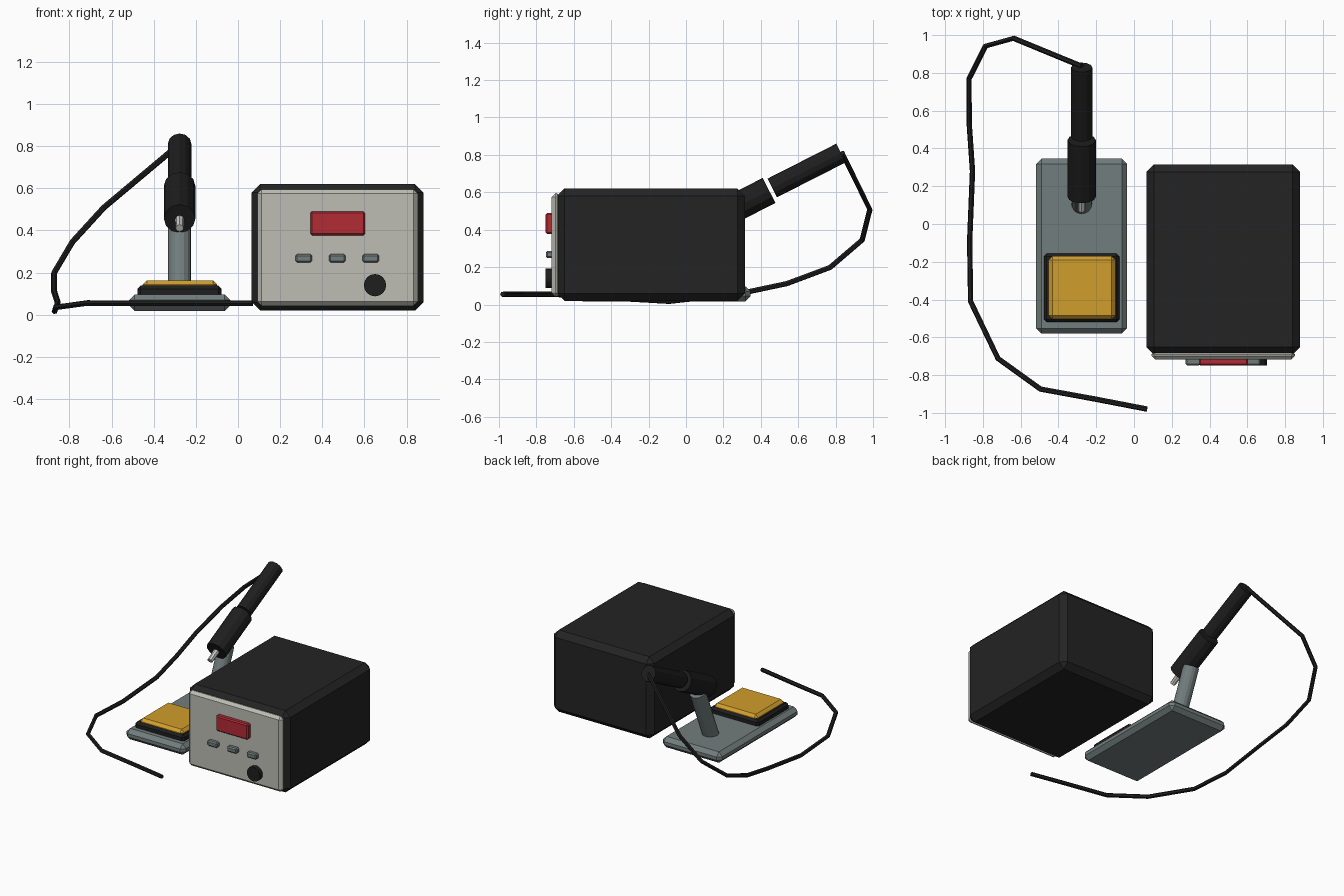
import bpy, bmesh, math
from mathutils import Vector, Matrix

if "Cube" in bpy.data.objects:
    bpy.data.objects.remove(bpy.data.objects["Cube"])


def material(name, rgb):
    m = bpy.data.materials.new(name)
    m.diffuse_color = (*rgb, 1)
    m.use_nodes = True
    m.node_tree.nodes["Principled BSDF"].inputs["Base Color"].default_value = m.diffuse_color
    return m


CASE = material("case black", (0.017, 0.017, 0.017))
RUBBER = material("rubber black", (0.013, 0.013, 0.013))
PANEL = material("panel light grey", (0.51, 0.51, 0.46))
RED = material("display red", (0.45, 0.024, 0.035))
GREY = material("stand grey", (0.17, 0.205, 0.205))
YELLOW = material("sponge yellow", (0.64, 0.34, 0.025))
METAL = material("tip metal", (0.58, 0.58, 0.56))


def finish(bm, name, mat):
    me = bpy.data.meshes.new(name)
    bm.to_mesh(me)
    bm.free()
    me.materials.append(mat)
    ob = bpy.data.objects.new(name, me)
    bpy.context.collection.objects.link(ob)
    return ob


def box(name, xr, yr, zr, mat, chamfer):
    """Chamfered box from its extents on each axis."""
    bm = bmesh.new()
    bmesh.ops.create_cube(bm, size=1)
    for v in bm.verts:
        v.co = Vector([(r[0] + r[1]) / 2 + c * (r[1] - r[0])
                       for c, r in zip(v.co, (xr, yr, zr))])
    bmesh.ops.bevel(bm, geom=bm.edges[:], offset=chamfer, segments=1,
                    affect='EDGES', profile=0.5)
    return finish(bm, name, mat)


def rod(name, a, b, r, mat, sides=12, r2=None):
    """Flat-sided cylinder between two points."""
    a, b = Vector(a), Vector(b)
    bm = bmesh.new()
    bmesh.ops.create_cone(bm, cap_ends=True, segments=sides, radius1=r,
                          radius2=r if r2 is None else r2, depth=(b - a).length)
    rot = Vector((0, 0, 1)).rotation_difference(b - a).to_matrix().to_4x4()
    bm.transform(Matrix.Translation((a + b) / 2) @ rot)
    return finish(bm, name, mat)


# Control unit
box("case", (0.065, 0.88), (-0.69, 0.315), (0.02, 0.62), CASE, 0.04)
box("front_panel", (0.092, 0.853), (-0.718, -0.67), (0.042, 0.595), PANEL, 0.02)
box("display", (0.343, 0.603), (-0.75, -0.71), (0.377, 0.49), RED, 0.008)
for i in range(3):
    x = 0.312 + i * 0.159
    box(f"button_{i + 1}", (x - 0.04, x + 0.04), (-0.748, -0.71), (0.248, 0.287), GREY, 0.008)
rod("knob", (0.65, -0.70, 0.14), (0.65, -0.75, 0.14), 0.053, RUBBER, 16)

# Stand with sponge tray
box("stand_base", (-0.518, -0.036), (-0.58, 0.346), (0.017, 0.097), GREY, 0.028)
box("sponge_tray", (-0.477, -0.078), (-0.52, -0.156), (0.08, 0.138), RUBBER, 0.015)
box("sponge", (-0.452, -0.099), (-0.504, -0.171), (0.11, 0.163), YELLOW, 0.02)

# Leaning post and the iron resting on it
X = -0.277
rod("stand_post", (X, 0.105, 0.08), (X, 0.26, 0.455), 0.055, GREY, 16)
rod("holder_collar", (X, 0.144, 0.456), (X, 0.444, 0.61), 0.075, RUBBER)
rod("iron_handle", (X, 0.461, 0.623), (X, 0.829, 0.81), 0.056, RUBBER)
rod("iron_tip", (X, 0.16, 0.46), (X, 0.07, 0.411), 0.022, METAL, 8, 0.019)

# Cable swept along a polyline
path = [(X, 0.835, 0.81), (-0.637, 0.983, 0.508), (-0.786, 0.942, 0.345),
        (-0.873, 0.77, 0.198), (-0.873, 0.54, 0.112), (-0.855, 0.28, 0.057),
        (-0.87, -0.09, 0.017), (-0.865, -0.41, 0.035), (-0.72, -0.712, 0.055),
        (-0.495, -0.874, 0.055), (-0.21, -0.926, 0.055), (0.07, -0.98, 0.055)]
cu = bpy.data.curves.new("cable_path", 'CURVE')
cu.dimensions = '3D'
cu.bevel_depth = 0.0145
cu.bevel_resolution = 1
cu.use_fill_caps = True
sp = cu.splines.new('POLY')
sp.points.add(len(path) - 1)
for p, co in zip(sp.points, path):
    p.co = (*co, 1)
sp.use_smooth = False
cu.materials.append(RUBBER)
cable = bpy.data.objects.new("cable", cu)
bpy.context.collection.objects.link(cable)
bpy.context.view_layer.objects.active = cable
cable.select_set(True)
bpy.ops.object.convert(target='MESH')
